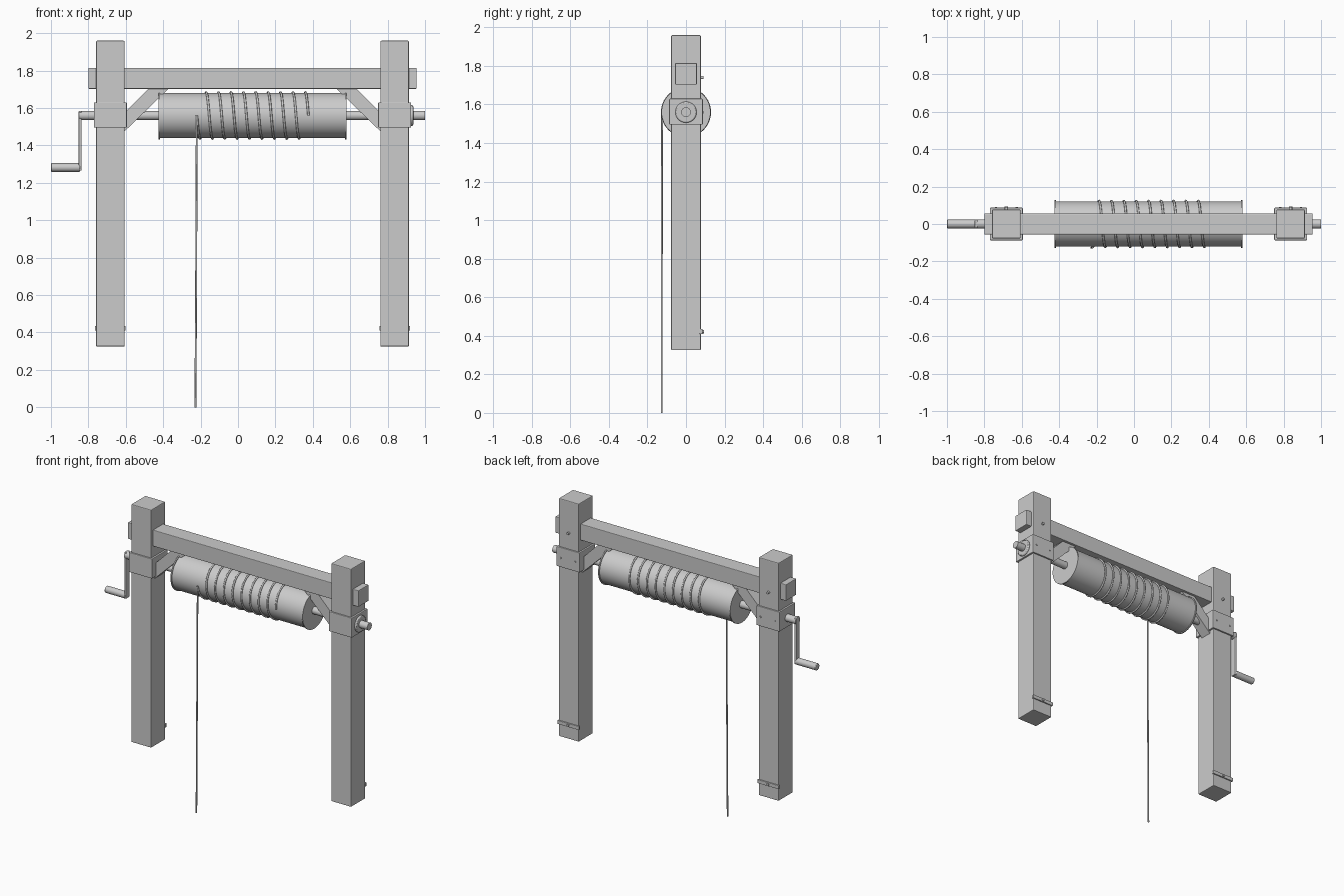
import bpy, math
from mathutils import Vector

if "Cube" in bpy.data.objects:
    bpy.data.objects.remove(bpy.data.objects["Cube"])

grey = bpy.data.materials.new("weathered_grey")
grey.diffuse_color = (0.6, 0.6, 0.6, 1)
grey.use_nodes = True
grey.node_tree.nodes["Principled BSDF"].inputs["Base Color"].default_value = grey.diffuse_color

MID = 0.0775      # x of the frame's mirror plane
AXIS_Z = 1.56     # height of the axle


def finish(ob, name, smooth=False, bevel=0):
    ob.name = name
    ob.data.materials.append(grey)
    if bevel:
        m = ob.modifiers.new("bevel", "BEVEL")
        m.width = bevel
        m.segments = 2
    if smooth:
        bpy.ops.object.shade_smooth_by_angle(angle=math.radians(40))
    return ob


def box(name, lo, hi, bevel=0.004):
    lo, hi = Vector(lo), Vector(hi)
    bpy.ops.mesh.primitive_cube_add(size=1, location=(lo + hi) / 2)
    ob = bpy.context.object
    ob.scale = hi - lo
    bpy.ops.object.transform_apply(location=False, rotation=False, scale=True)
    return finish(ob, name, bevel=bevel)


def rod(name, a, b, r, verts=32, bevel=0):
    a, b = Vector(a), Vector(b)
    bpy.ops.mesh.primitive_cylinder_add(radius=r, depth=(b - a).length,
                                        vertices=verts, location=(a + b) / 2)
    ob = bpy.context.object
    ob.rotation_euler = (b - a).to_track_quat('Z', 'Y').to_euler()
    return finish(ob, name, True, bevel)


def tube(name, points, r):
    cu = bpy.data.curves.new(name, 'CURVE')
    cu.dimensions = '3D'
    cu.bevel_depth = r
    cu.bevel_resolution = 2
    cu.use_fill_caps = True
    sp = cu.splines.new('POLY')
    sp.points.add(len(points) - 1)
    for p, co in zip(sp.points, points):
        p.co = (*co, 1)
        p.radius = 1
    ob = bpy.data.objects.new(name, cu)
    bpy.context.collection.objects.link(ob)
    cu.materials.append(grey)
    return ob


def prism(name, outline, half_depth):
    n = len(outline)
    verts = [(x, y, z) for y in (-half_depth, half_depth) for x, z in outline]
    faces = [list(range(n)), list(range(2 * n - 1, n - 1, -1))]
    faces += [[i, i + n, (i + 1) % n + n, (i + 1) % n] for i in range(n)]
    me = bpy.data.meshes.new(name)
    me.from_pydata(verts, [], faces)
    ob = bpy.data.objects.new(name, me)
    bpy.context.collection.objects.link(ob)
    bpy.context.view_layer.objects.active = ob
    ob.select_set(True)
    bpy.ops.object.mode_set(mode='EDIT')
    bpy.ops.mesh.select_all(action='SELECT')
    bpy.ops.mesh.normals_make_consistent(inside=False)
    bpy.ops.object.mode_set(mode='OBJECT')
    ob.select_set(False)
    return finish(ob, name)


# Posts with bearing collars, braces, foot straps and bolts
for side, s in (("left", -1), ("right", 1)):
    px = MID + s * 0.76
    box(side + "_post", (px - 0.076, -0.077, 0.325), (px + 0.076, 0.077, 1.96), 0.005)
    box(side + "_collar", (px - 0.088, -0.087, 1.495), (px + 0.088, 0.087, 1.63))
    prism(side + "_brace", [(MID + s * dx, z) for dx, z in
          ((0.70, 1.46), (0.70, 1.56), (0.54, 1.72), (0.43, 1.72), (0.447, 1.705))], 0.04)
    box(side + "_foot_strap", (px - 0.082, 0.07, 0.41), (px + 0.082, 0.085, 0.435), 0.002)
    rod(side + "_foot_bolt", (px, 0.08, 0.422), (px, 0.093, 0.422), 0.009, 12)
    rod(side + "_beam_bolt", (px, 0.07, 1.74), (px, 0.09, 1.74), 0.009, 12)
    for k in (-1, 1):
        rod(side + "_collar_bolt", (px + k * 0.055, 0.08, AXIS_Z),
            (px + k * 0.055, 0.092, AXIS_Z), 0.006, 12)

# Cross beam through both posts
box("cross_beam", (-0.80, -0.056, 1.703), (0.955, 0.056, 1.815))

# Axle, bearing flange and drum with end rims
rod("axle", (-0.85, 0, AXIS_Z), (1.0, 0, AXIS_Z), 0.025)
rod("bearing_flange", (0.91, 0, AXIS_Z), (0.937, 0, AXIS_Z), 0.055, bevel=0.006)
rod("drum", (-0.42, 0, AXIS_Z), (0.575, 0, AXIS_Z), 0.121, 48)
for name, x in (("left_rim", -0.425), ("right_rim", 0.572)):
    rod(name, (x, 0, AXIS_Z), (x + 0.008, 0, AXIS_Z), 0.127, 48)

# Crank arm and handle
box("crank_arm", (-0.853, -0.02, 1.265), (-0.836, 0.02, 1.585), 0.006)
rod("crank_handle", (-1.0, 0, 1.282), (-0.845, 0, 1.282), 0.023, 24, 0.004)

# Rope: hanging length, then nine turns around the drum
R, turns, steps = 0.124, 9, 40
coil = []
for i in range(turns * steps + 1):
    t = i / steps
    a = t * math.tau
    coil.append((-0.22 + 0.0663 * t, -R * math.cos(a), AXIS_Z - R * math.sin(a)))
tube("rope_coil", coil, 0.006)
tube("hanging_rope", [(-0.228, -0.126, 0), (-0.224, -0.126, 0.6),
                      (-0.222, -0.125, 1.2), (-0.22, -0.124, AXIS_Z)], 0.005)
